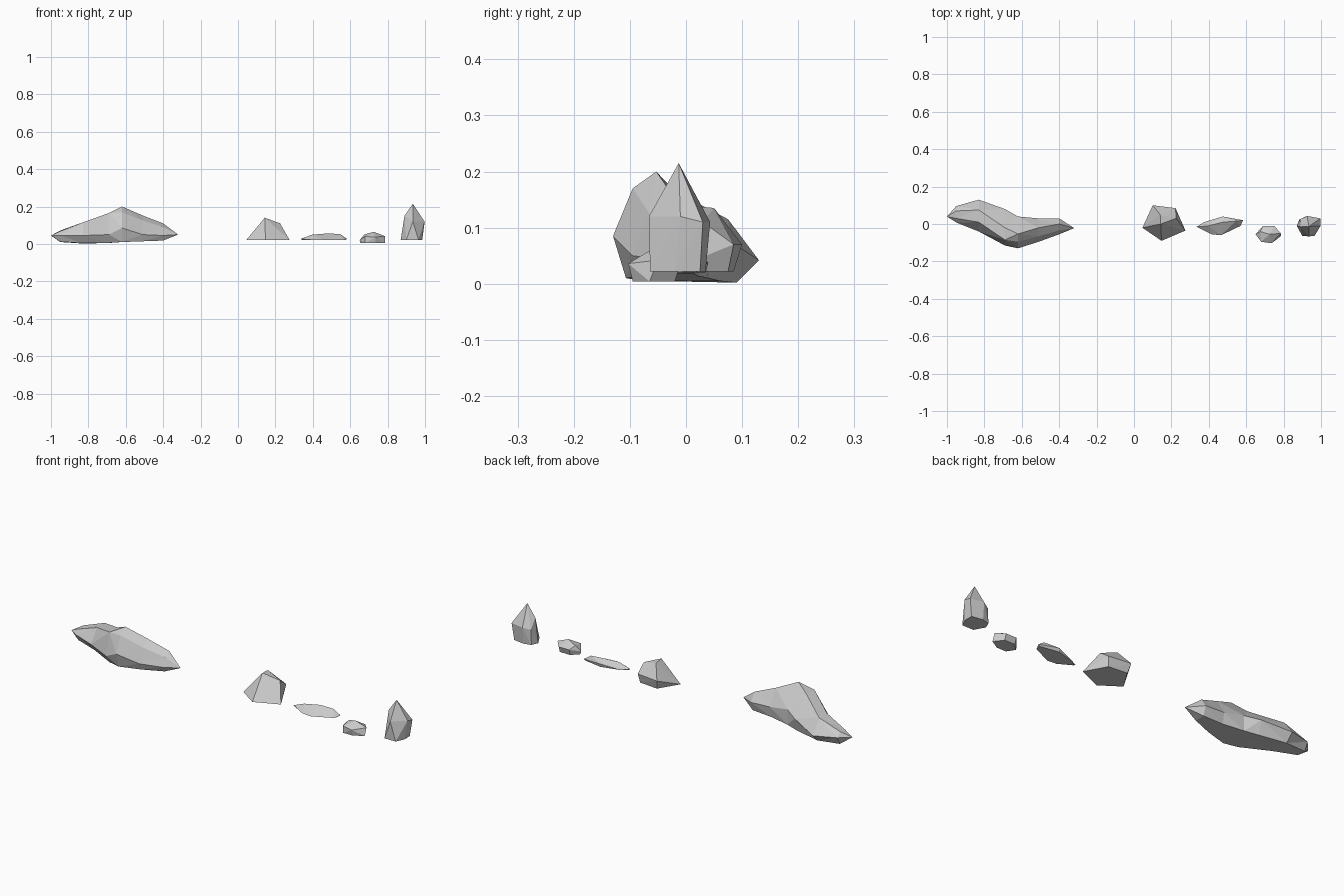
import bpy, bmesh


def finish(name, bm):
    bmesh.ops.recalc_face_normals(bm, faces=bm.faces)
    mesh = bpy.data.meshes.new(name)
    bm.to_mesh(mesh)
    bm.free()
    ob = bpy.data.objects.new(name, mesh)
    bpy.context.collection.objects.link(ob)
    return ob


def hull_rock(name, base_z, base, upper):
    """Flat-bottomed convex rock: base outline (x, y) plus upper points (x, y, z)."""
    bm = bmesh.new()
    for p in [(x, y, base_z) for x, y in base] + upper:
        bm.verts.new(p)
    res = bmesh.ops.convex_hull(bm, input=bm.verts)
    loose = [v for v in bm.verts if not v.link_faces]
    bmesh.ops.delete(bm, geom=loose, context='VERTS')
    bmesh.ops.dissolve_limit(bm, angle_limit=0.03, verts=bm.verts, edges=bm.edges)
    return finish(name, bm)


def loft_rock(name, left_tip, sections, right_tip):
    """Irregular rock lofted along x through (y, z) cross-sections, closed by two tips."""
    bm = bmesh.new()
    rings = [[bm.verts.new((x, y, z)) for y, z in pts] for x, pts in sections]
    n = len(rings[0])
    for a, b in zip(rings, rings[1:]):
        for i in range(n):
            j = (i + 1) % n
            bm.faces.new((a[i], a[j], b[j], b[i]))
    for tip, ring in ((left_tip, rings[0]), (right_tip, rings[-1])):
        v = bm.verts.new(tip)
        for i in range(n):
            bm.faces.new((v, ring[i], ring[(i + 1) % n]))
    bmesh.ops.triangulate(bm, faces=bm.faces)
    return finish(name, bm)


# Long boulder: bottom front, mid front, top front, top back, mid back, bottom back
loft_rock("long_boulder", (-1.0, 0.04, 0.045), [
    (-0.95, [(0.025, 0.012), (0.008, 0.045), (0.03, 0.068), (0.07, 0.072), (0.096, 0.05), (0.075, 0.01)]),
    (-0.83, [(-0.01, 0.004), (-0.04, 0.045), (0.01, 0.115), (0.075, 0.115), (0.13, 0.042), (0.09, 0.002)]),
    (-0.69, [(-0.085, 0.006), (-0.115, 0.05), (-0.085, 0.165), (-0.02, 0.165), (0.08, 0.075), (0.06, 0.005)]),
    (-0.62, [(-0.107, 0.01), (-0.13, 0.085), (-0.095, 0.17), (-0.053, 0.2), (0.04, 0.09), (0.04, 0.01)]),
    (-0.51, [(-0.08, 0.014), (-0.095, 0.05), (-0.065, 0.125), (-0.02, 0.152), (0.03, 0.07), (0.02, 0.014)]),
    (-0.40, [(-0.04, 0.018), (-0.055, 0.045), (-0.035, 0.09), (0.0, 0.11), (0.03, 0.065), (0.015, 0.018)]),
], (-0.32, -0.022, 0.05))

# Wide pyramid-like rock
hull_rock("wedge_rock", 0.022,
          [(0.045, -0.02), (0.11, 0.085), (0.215, 0.075), (0.275, -0.035), (0.147, -0.09)],
          [(0.143, 0.0, 0.14), (0.14, 0.05, 0.135), (0.225, 0.03, 0.11),
           (0.10, 0.10, 0.07), (0.222, 0.085, 0.07)])

# Thin flat slab
hull_rock("flat_slab", 0.02,
          [(0.345, -0.015), (0.375, 0.01), (0.475, 0.035), (0.575, 0.018),
           (0.57, -0.01), (0.465, -0.06), (0.415, -0.055)],
          [(0.335, -0.015, 0.027), (0.395, -0.01, 0.049), (0.475, 0.01, 0.056),
           (0.545, 0.015, 0.053), (0.475, 0.04, 0.038), (0.583, 0.02, 0.027)])

# Small pebble
hull_rock("pebble", 0.004,
          [(0.655, -0.055), (0.69, -0.02), (0.75, -0.02), (0.785, -0.065),
           (0.735, -0.095), (0.68, -0.095)],
          [(0.65, -0.055, 0.02), (0.675, -0.04, 0.05), (0.725, -0.055, 0.065),
           (0.69, -0.01, 0.035), (0.75, -0.01, 0.035), (0.785, -0.05, 0.042),
           (0.735, -0.103, 0.036), (0.68, -0.095, 0.04)])

# Upright pointed stone
hull_rock("standing_stone", 0.022,
          [(0.87, -0.01), (0.885, 0.025), (0.925, 0.035), (0.985, 0.025),
           (0.985, -0.02), (0.965, -0.064), (0.9, -0.064)],
          [(0.935, -0.013, 0.215), (0.89, -0.015, 0.15), (0.925, 0.043, 0.11),
           (0.997, 0.03, 0.11), (0.997, -0.01, 0.12), (0.935, -0.066, 0.12),
           (0.888, 0.025, 0.1)])
